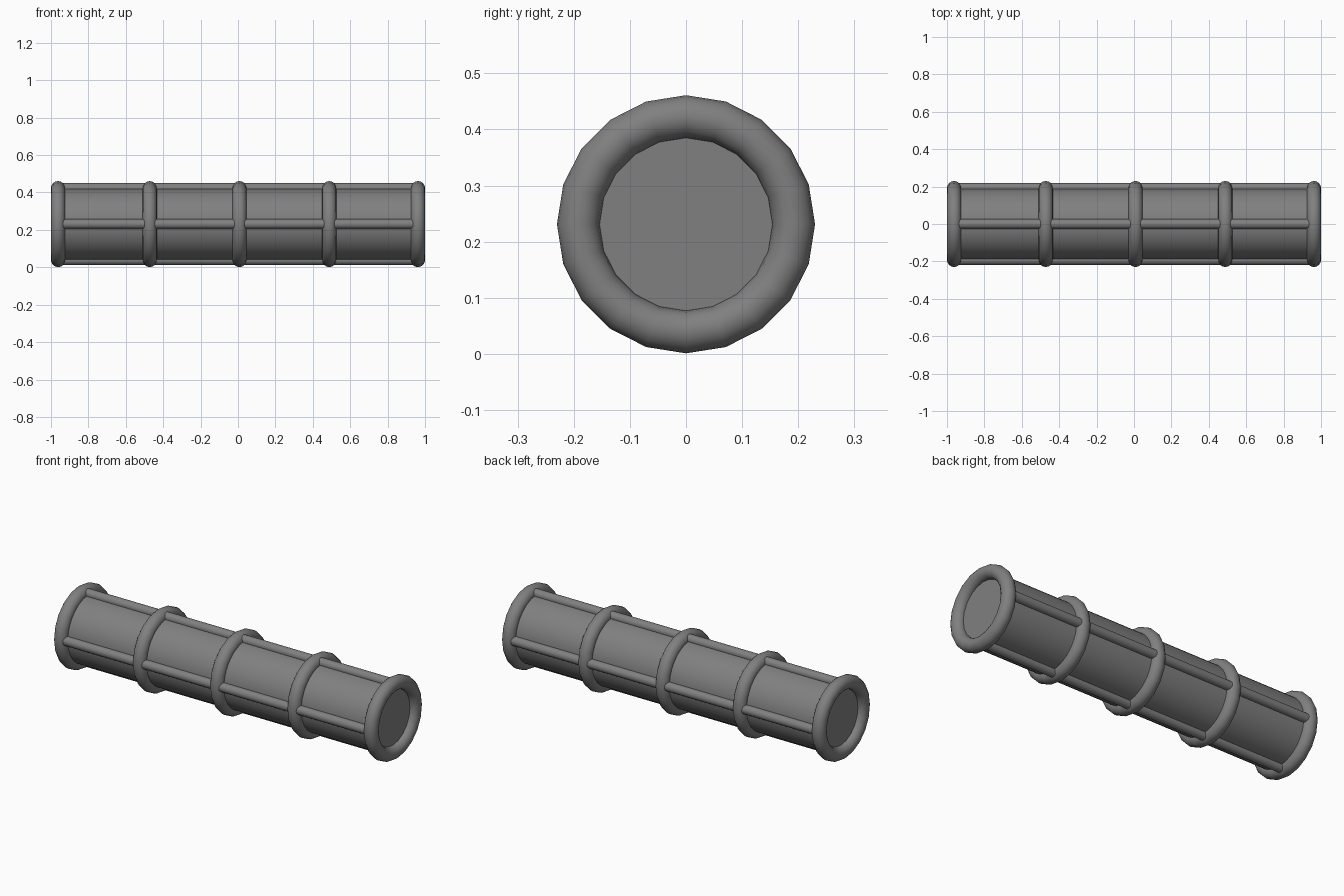
import bpy, math

if "Cube" in bpy.data.objects:
    bpy.data.objects.remove(bpy.data.objects["Cube"])

CZ = 0.231            # height of the pipe axis
BODY_R, RING_R, RING_T, ROD_R = 0.19, 0.192, 0.038, 0.026
HALF_PI = math.pi / 2

grey = bpy.data.materials.new("mid grey")
grey.diffuse_color = (0.216, 0.216, 0.216, 1)
grey.use_nodes = True
grey.node_tree.nodes["Principled BSDF"].inputs["Base Color"].default_value = grey.diffuse_color


def finish(name):
    ob = bpy.context.object
    ob.name = name
    ob.data.materials.append(grey)
    bpy.ops.object.shade_smooth_by_angle(angle=math.radians(40))
    return ob


def bar(name, radius, length, y, z, sides):
    bpy.ops.mesh.primitive_cylinder_add(vertices=sides, radius=radius, depth=length,
                                        location=(0, y, z), rotation=(0, HALF_PI, 0))
    return finish(name)


# Main closed tube
bar("tube_body", BODY_R, 1.92, 0, CZ, 40)

# Four lengthwise rods at top, bottom, front and back
for i, name in enumerate(("back", "top", "front", "bottom")):
    a = i * HALF_PI
    bar(name + "_rod", ROD_R, 1.90, 0.193 * math.cos(a), CZ + 0.193 * math.sin(a), 16)

# Five rings around the tube
for i, x in enumerate((-0.962, -0.472, 0.008, 0.488, 0.962)):
    bpy.ops.mesh.primitive_torus_add(major_segments=20, minor_segments=16,
                                     major_radius=RING_R, minor_radius=RING_T,
                                     location=(x, 0, CZ), rotation=(0, HALF_PI, 0))
    finish("ring_%d" % (i + 1))
